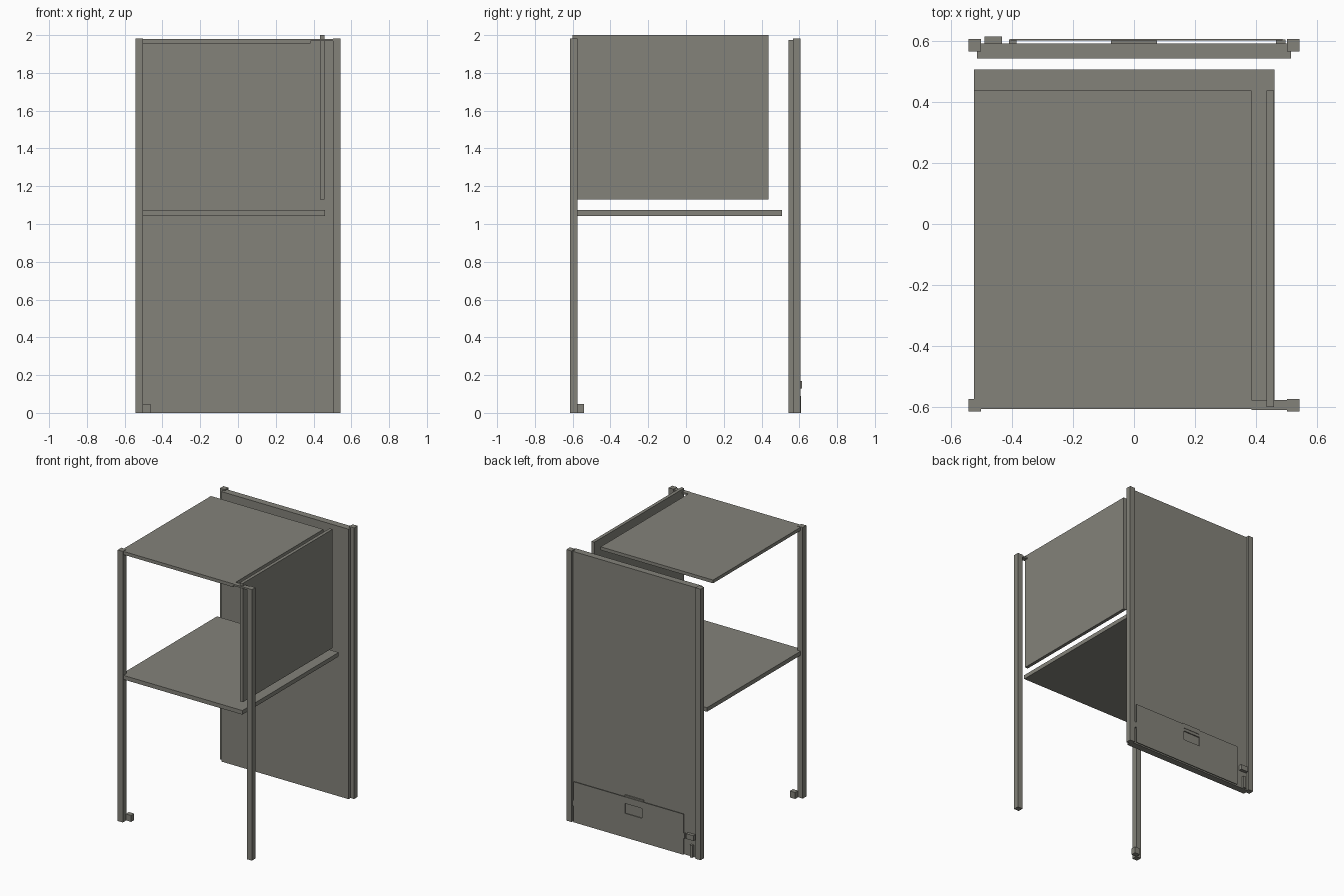
import bpy

# One flat warm grey for the whole cabinet
grey = bpy.data.materials.new("warm_grey")
grey.diffuse_color = (0.23, 0.225, 0.195, 1)


def box(name, x, y, z):
    """Axis-aligned box from (min, max) ranges."""
    bpy.ops.mesh.primitive_cube_add(size=1)
    ob = bpy.context.object
    ob.name = name
    ranges = (x, y, z)
    for v in ob.data.vertices:
        v.co = [lo if c < 0 else hi for c, (lo, hi) in zip(v.co, ranges)]
    ob.data.materials.append(grey)
    return ob


# Corner posts
for side, x in (("left", (-0.543, -0.502)), ("right", (0.502, 0.543))):
    box(f"front_post_{side}", x, (-0.615, -0.574), (0, 1.983))
    box(f"back_post_{side}", x, (0.566, 0.607), (0, 1.983))

# Large panels
box("back_panel", (-0.515, 0.515), (0.543, 0.592), (0, 1.975))
box("top_shelf", (-0.525, 0.385), (-0.607, 0.437), (1.956, 1.98))
box("middle_shelf", (-0.525, 0.46), (-0.607, 0.507), (1.043, 1.073))
box("side_panel", (0.435, 0.459), (-0.6, 0.437), (1.131, 2.0))

# Small strip joining the top shelf to the right front post
box("top_front_strip", (0.385, 0.502), (-0.61, -0.576), (1.968, 1.98))

# Foot block beside the left front post
box("foot_block", (-0.505, -0.462), (-0.576, -0.54), (0, 0.047))

# Service hatch on the back: thin plate around a handle opening
hy = (0.602, 0.607)
box("hatch_left", (-0.405, -0.07), hy, (0.003, 0.3))
box("hatch_right", (0.07, 0.487), hy, (0.003, 0.3))
box("hatch_above_handle", (-0.07, 0.07), hy, (0.27, 0.3))
box("hatch_below_handle", (-0.07, 0.07), hy, (0.003, 0.18))

# Recessed handle and latch
box("handle_pocket", (-0.075, 0.075), (0.592, 0.596), (0.175, 0.275))
box("handle_lip", (-0.07, 0.07), (0.596, 0.604), (0.25, 0.27))
box("hatch_latch", (-0.075, 0.075), (0.592, 0.601), (0.295, 0.31))

# Hinge tabs behind the hatch ends
for side, x in (("left", (-0.41, -0.385)), ("right", (0.465, 0.497))):
    box(f"hatch_tab_{side}", x, (0.592, 0.605), (0.12, 0.16))

# Socket box and cable guide next to the hatch
box("socket_box", (-0.49, -0.432), (0.592, 0.615), (0.13, 0.168))
box("cable_guide", (-0.478, -0.458), (0.592, 0.609), (0, 0.09))
